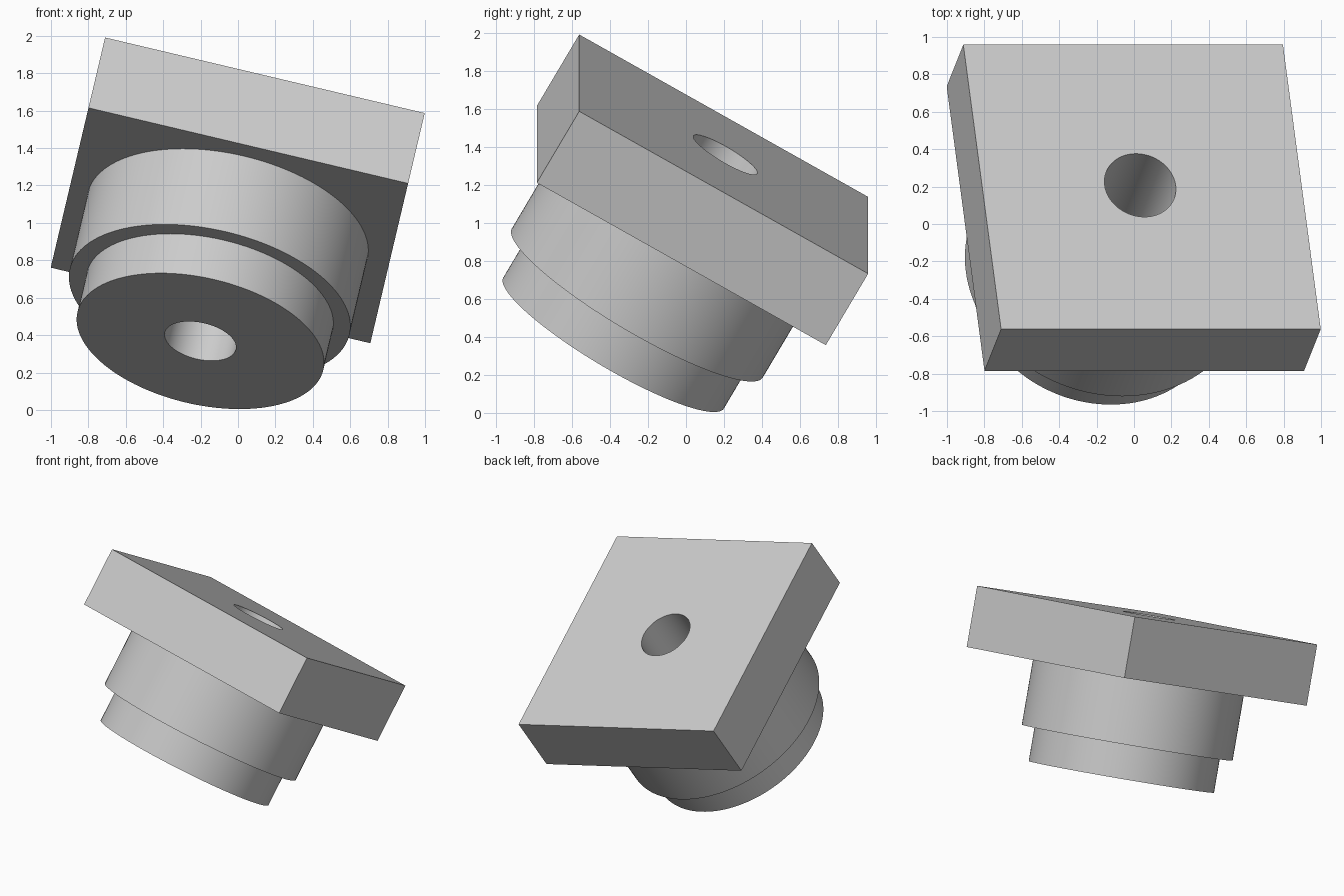
import bpy
from math import radians
from mathutils import Matrix, Vector, Euler

default = bpy.data.objects.get("Cube")
if default:
    bpy.data.objects.remove(default, do_unlink=True)

# Material
grey = bpy.data.materials.new("light_grey")
grey.use_nodes = True
colour = (0.6, 0.6, 0.6, 1)
grey.diffuse_color = colour
grey.node_tree.nodes["Principled BSDF"].inputs["Base Color"].default_value = colour

# Overall pose: local z is the bore axis, local origin the bore centre on the top face
pose = Matrix.Translation((0.033, 0.207, 1.359)) @ Euler(
    (radians(-30), radians(13.3), 0)).to_matrix().to_4x4()

SIDE, THICK, HEIGHT = 1.756, 0.446, 1.176
STEP = -0.926  # level of the shoulder between collar and spigot


def finish(name):
    obj = bpy.context.object
    obj.name = name
    obj.data.materials.append(grey)
    return obj


def cylinder(name, radius, low, high):
    bpy.ops.mesh.primitive_cylinder_add(vertices=128, radius=radius, depth=high - low)
    obj = finish(name)
    obj.matrix_world = pose @ Matrix.Translation((0, 0, (low + high) / 2))
    return obj


def combine(body, tool, operation):
    tool.hide_render = True
    mod = body.modifiers.new(tool.name, "BOOLEAN")
    mod.object, mod.operation, mod.solver = tool, operation, "EXACT"
    bpy.context.view_layer.objects.active = body
    bpy.ops.object.modifier_apply(modifier=mod.name)
    bpy.data.objects.remove(tool, do_unlink=True)


# Square plate
bpy.ops.mesh.primitive_cube_add(size=1)
body = finish("flanged_bush")
body.data.transform(Matrix.Diagonal((SIDE, SIDE, THICK, 1)))
body.matrix_world = pose @ Matrix.Translation(Vector((0.009, -0.01, -THICK / 2)))

# Collar and spigot, each running a little into the part above
combine(body, cylinder("collar", 0.768, STEP, -THICK / 2), "UNION")
combine(body, cylinder("spigot", 0.675, -HEIGHT, STEP + 0.1), "UNION")

# Through bore
combine(body, cylinder("bore", 0.195, -HEIGHT - 0.1, 0.1), "DIFFERENCE")

# Smooth round walls, sharp edges
bpy.ops.object.select_all(action="DESELECT")
body.select_set(True)
bpy.context.view_layer.objects.active = body
bpy.ops.object.shade_smooth_by_angle(angle=radians(30))
